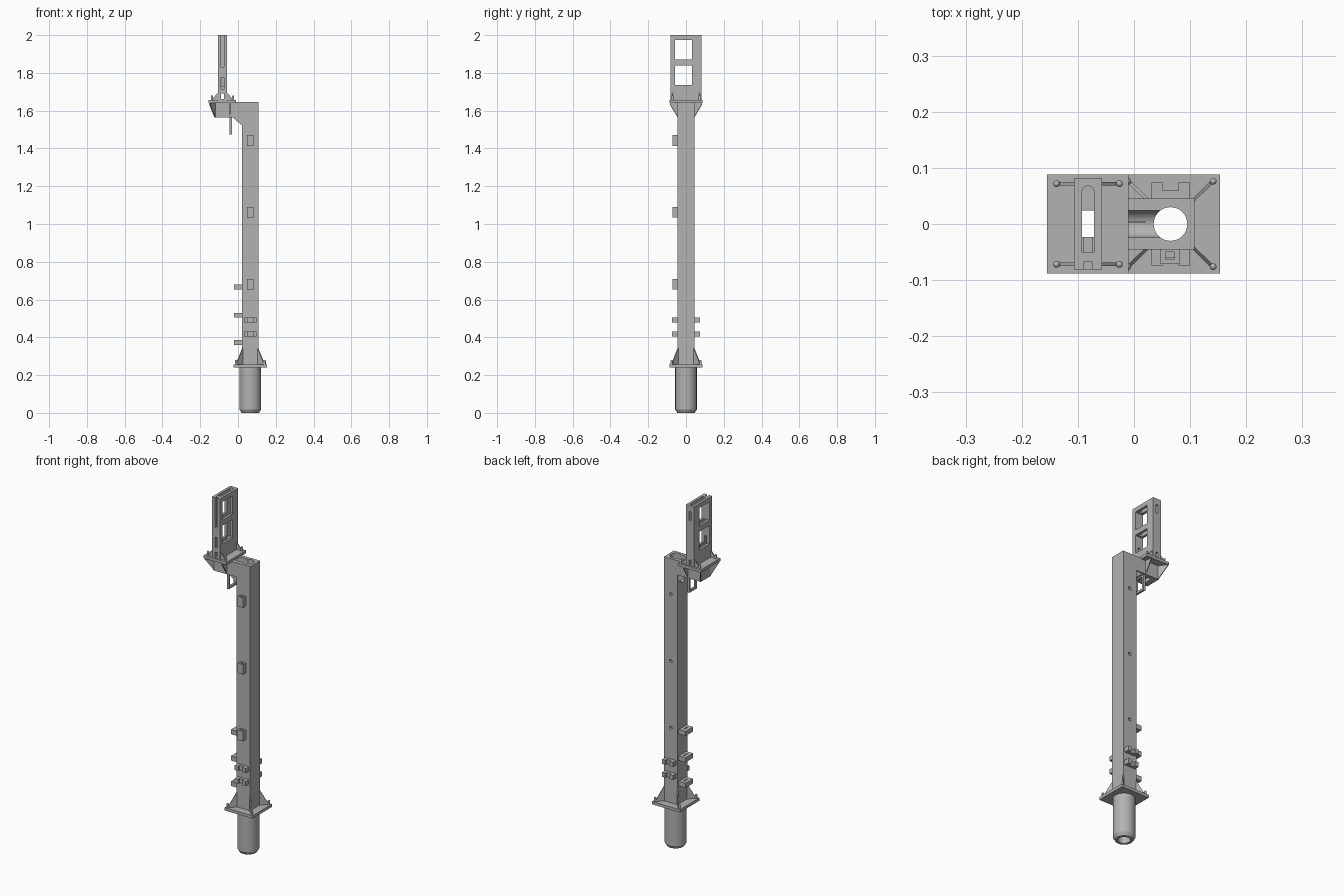
import bpy, bmesh, math
from mathutils import Vector, Matrix

if "Cube" in bpy.data.objects:
    bpy.data.objects.remove(bpy.data.objects["Cube"])

grey = bpy.data.materials.new("plain grey")
grey.use_nodes = True
colour = (0.45, 0.45, 0.45, 1)
grey.diffuse_color = colour
grey.node_tree.nodes["Principled BSDF"].inputs["Base Color"].default_value = colour


def finish(name, bm):
    bmesh.ops.recalc_face_normals(bm, faces=bm.faces)
    mesh = bpy.data.meshes.new(name)
    bm.to_mesh(mesh)
    bm.free()
    mesh.materials.append(grey)
    obj = bpy.data.objects.new(name, mesh)
    bpy.context.collection.objects.link(obj)
    return obj


def box(name, x, y, z):
    bm = bmesh.new()
    bmesh.ops.create_cube(bm, size=1)
    for v in bm.verts:
        v.co = Vector([(r[0] + r[1]) / 2 + c * (r[1] - r[0]) for r, c in zip((x, y, z), v.co)])
    return finish(name, bm)


def rod(name, start, end, r, r2=None, sides=32):
    a, b = Vector(start), Vector(end)
    bm = bmesh.new()
    turn = (b - a).to_track_quat('Z', 'Y').to_matrix().to_4x4()
    bmesh.ops.create_cone(bm, cap_ends=True, segments=sides, radius1=r,
                          radius2=r if r2 is None else r2, depth=(b - a).length,
                          matrix=Matrix.Translation((a + b) / 2) @ turn)
    return finish(name, bm)


def prism(name, points, offset):
    """Extrude a flat outline along an offset, centred on the outline."""
    bm = bmesh.new()
    off = Vector(offset)
    face = bm.faces.new([bm.verts.new(Vector(p) - off / 2) for p in points])
    new = bmesh.ops.extrude_face_region(bm, geom=[face])["geom"]
    bmesh.ops.translate(bm, vec=off, verts=[g for g in new if isinstance(g, bmesh.types.BMVert)])
    return finish(name, bm)


def gusset(name, inner, outer, z, height, thick=0.006):
    """Triangular rib standing on z, tall at its inner end."""
    a, b = Vector((*inner, z)), Vector((*outer, z))
    side = (b - a).cross(Vector((0, 0, 1))).normalized() * thick
    lip = Vector((0, 0, math.copysign(0.008, height)))
    return prism(name, [a, b, b + lip, a + Vector((0, 0, height))], side)


def cut(obj, cutters):
    bpy.context.view_layer.objects.active = obj
    for c in cutters:
        c.hide_render = True
        mod = obj.modifiers.new("cut", 'BOOLEAN')
        mod.operation, mod.solver, mod.object = 'DIFFERENCE', 'EXACT', c
        bpy.ops.object.modifier_apply(modifier=mod.name)
        bpy.data.objects.remove(c)


def smooth(obj):
    bpy.ops.object.select_all(action='DESELECT')
    obj.select_set(True)
    bpy.context.view_layer.objects.active = obj
    bpy.ops.object.shade_smooth_by_angle()


def pin(name, x, y, z):
    smooth(rod(name, (x, y, z), (x, y, z + 0.02), 0.006, sides=16))
    bm = bmesh.new()
    bmesh.ops.create_uvsphere(bm, u_segments=16, v_segments=8, radius=0.006,
                              matrix=Matrix.Translation((x, y, z + 0.02)))
    smooth(finish(name + "_head", bm))


CX = 0.065          # mast axis
FX = -0.082         # head frame axis
CLIP_Z = (0.682, 1.062, 1.442)


def bore(bottom, top, r=0.03):
    return rod("bore", (CX, 0, bottom), (CX, 0, top), r)


def cable_hole():
    return box("cable_hole", (FX - 0.011, FX + 0.011), (-0.023, 0.024), (1.5, 1.8))


# Mast with its side arm, cable channel and screw holes
outline = [(0.022, 0.25), (0.108, 0.25), (0.108, 1.645), (-0.125, 1.645), (-0.125, 1.563), (0.022, 1.563)]
mast = prism("mast_and_arm", [(x, 0, z) for x, z in outline], (0, 0.09, 0))
cutters = [bore(0.2, 1.8),
           rod("channel", (FX, 0, 1.615), (CX, 0, 1.615), 0.024),
           box("channel_top", (FX, CX), (-0.024, 0.024), (1.615, 1.7)),
           cable_hole(),
           rod("cable_exit", (0, 0, 1.52), (CX, 0, 1.52), 0.014)]
cutters += [rod("screw_hole", (CX, 0.02, z), (CX, 0.06, z), 0.009, sides=16) for z in CLIP_Z]
cut(mast, cutters)
smooth(mast)

# Round foot with a chamfered lower rim
foot = rod("foot_tube", (CX, 0, 0.018), (CX, 0, 0.243), 0.057, sides=48)
rim = rod("foot_rim", (CX, 0, 0), (CX, 0, 0.018), 0.046, 0.057, sides=48)
for part in (foot, rim):
    cut(part, [bore(-0.1, 0.4, 0.032)])
    smooth(part)

# Base plate with corner ribs and pins
base = box("base_plate", (-0.023, 0.153), (-0.088, 0.088), (0.24, 0.256))
cut(base, [bore(0.1, 0.4)])
for sx in (-1, 1):
    for sy in (-1, 1):
        gusset("base_rib", (CX + sx * 0.04, sy * 0.042), (CX + sx * 0.073, sy * 0.074), 0.255, 0.09)
        pin("base_pin", CX + sx * 0.076, sy * 0.076, 0.255)

# Head plate with ribs below it
head = box("head_plate", (-0.155, -0.01), (-0.088, 0.088), (1.64, 1.656))
cut(head, [cable_hole()])
for sy in (-1, 1):
    gusset("arm_side_rib", (-0.042, sy * 0.042), (-0.042, sy * 0.084), 1.641, -0.078)
    gusset("arm_corner_rib", (-0.122, sy * 0.042), (-0.15, sy * 0.084), 1.641, -0.078)
    gusset("arm_brace", (0.024, sy * 0.036), (-0.02, sy * 0.036), 1.565, -0.045)

# Head frame: window openings, top slot and end slots
frame = box("head_frame", (FX - 0.025, FX + 0.025), (-0.081, 0.082), (1.65, 2.0))
slot_x, thin_x = (FX - 0.011, FX + 0.011), (FX - 0.007, FX + 0.007)
cutters = [box("window", (-0.2, 0), (-0.058, 0.032), z) for z in ((1.735, 1.84), (1.87, 1.975))]
cutters += [box("top_slot", slot_x, (-0.05, 0.057), (1.73, 2.1)),
            rod("slot_end", (FX, 0.057, 1.73), (FX, 0.057, 2.1), 0.0109),
            cable_hole(),
            box("front_slot", thin_x, (-0.1, -0.067), (1.83, 2.1)),
            box("front_window", thin_x, (-0.1, -0.02), (1.715, 1.775)),
            box("back_window", thin_x, (0.04, 0.1), (1.915, 1.965)),
            box("drain", thin_x, (-0.1, 0.1), (1.662, 1.69))]
cut(frame, cutters)
for sx in (-1, 1):
    for sy in (-1, 1):
        gusset("frame_rib", (FX + sx * 0.024, sy * 0.072), (FX + sx * 0.053, sy * 0.072), 1.655, 0.04)
        pin("frame_pin", FX + sx * 0.056, sy * 0.072, 1.655)

# Hanging cable loop under the arm
loop = box("cable_loop", (-0.045, -0.033), (-0.035, 0.035), (1.475, 1.567))
cut(loop, [box("loop_hole", (-0.1, 0), (-0.023, 0.023), (1.487, 1.555))])

# Upright clips on the front of the mast
for z in CLIP_Z:
    clip = box("front_clip", (0.047, 0.081), (-0.071, -0.044), (z - 0.028, z + 0.028))
    cut(clip, [box("clip_gap", (0.056, 0.072), (-0.062, -0.05), (z - 0.1, z + 0.1))])


def bracket(name, turn, z):
    """Forked cable bracket reaching outwards from one mast face."""
    bars = [(-0.034, 0.034, 0.042, 0.06), (-0.034, -0.014, 0.055, 0.074), (0.014, 0.034, 0.055, 0.074)]
    for x0, x1, y0, y1 in bars:
        bar = box(name, (x0, x1), (y0, y1), (z - 0.013, z + 0.013))
        bar.data.transform(Matrix.Translation((CX, 0, 0)) @ Matrix.Rotation(turn, 4, 'Z'))


# Cable brackets on the back, front and right faces
for z in (0.418, 0.492):
    bracket("back_bracket", 0, z)
    bracket("front_bracket", math.pi, z)
for z in (0.372, 0.517, 0.667):
    bracket("right_bracket", math.pi / 2, z)
    box("right_bracket_bridge", (-0.021, 0.0), (-0.034, 0.034), (z - 0.013, z + 0.013))
